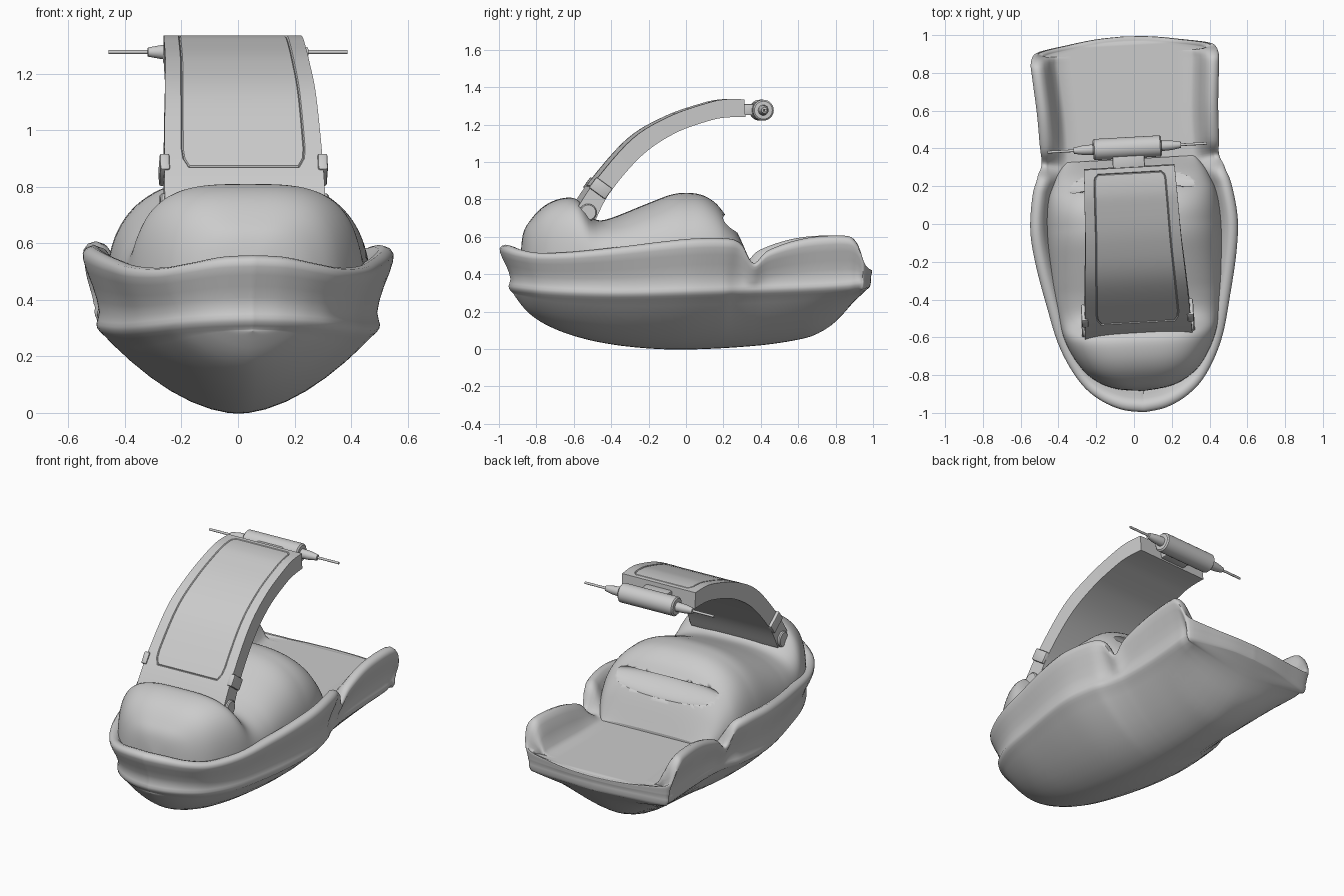
import bpy, bmesh, math
from mathutils import Matrix, Vector

old = bpy.data.objects.get("Cube")
if old:
    bpy.data.objects.remove(old, do_unlink=True)

grey = bpy.data.materials.new("plain_grey")
grey.use_nodes = True
grey.diffuse_color = (0.6, 0.6, 0.6, 1)
grey.node_tree.nodes["Principled BSDF"].inputs["Base Color"].default_value = (0.6, 0.6, 0.6, 1)

# The whole craft sits slightly turned
YAW = Matrix.Rotation(math.radians(3.2), 4, 'Z')


def finish(bm, name, angle=40, bevel=0):
    bmesh.ops.remove_doubles(bm, verts=bm.verts[:], dist=0.0004)
    bmesh.ops.recalc_face_normals(bm, faces=bm.faces[:])
    bm.transform(YAW)
    mesh = bpy.data.meshes.new(name)
    bm.to_mesh(mesh)
    bm.free()
    mesh.materials.append(grey)
    ob = bpy.data.objects.new(name, mesh)
    bpy.context.collection.objects.link(ob)
    bpy.ops.object.select_all(action='DESELECT')
    ob.select_set(True)
    bpy.context.view_layer.objects.active = ob
    if bevel:
        mod = ob.modifiers.new("soft_edges", 'BEVEL')
        mod.width, mod.segments = bevel, 2
        mod.limit_method = 'ANGLE'
        mod.angle_limit = math.radians(50)
        bpy.ops.object.modifier_apply(modifier=mod.name)
    bpy.ops.object.shade_smooth_by_angle(angle=math.radians(angle))
    return ob


def smooth_path(pts, steps):
    """Catmull-Rom through tuples of any size."""
    out = []
    for i in range(len(pts) - 1):
        a, b, c, d = pts[max(i - 1, 0)], pts[i], pts[i + 1], pts[min(i + 2, len(pts) - 1)]
        for s in range(steps):
            t = s / steps
            out.append(tuple(q + 0.5 * t * (r - p + t * (2*p - 5*q + 4*r - e + t * (3*(q - r) + e - p)))
                             for p, q, r, e in zip(a, b, c, d)))
    return out + [tuple(pts[-1])]


def lookup(table, y):
    if y <= table[0][0]:
        return table[0][1]
    for a, b in zip(table, table[1:]):
        if y <= b[0]:
            return a[1] + (b[1] - a[1]) * (y - a[0]) / max(b[0] - a[0], 1e-6)
    return table[-1][1]


def loft(rings, caps=False):
    bm = bmesh.new()
    rows = [[bm.verts.new(p) for p in r] for r in rings]
    n = len(rows[0])
    faces = [[bm.faces.new((a[j], a[(j + 1) % n], b[(j + 1) % n], b[j])) for j in range(n)]
             for a, b in zip(rows, rows[1:])]
    if caps:
        bm.faces.new(rows[0])
        bm.faces.new(rows[-1])
    return bm, faces


def mirrored(half):
    return half + [(-x, y, z) for x, y, z in reversed(half)]


# Hull: half outline as (x, y, gunwale height), bow to stern
outline = smooth_path([
    (0, -1, .558), (.12, -.98, .552), (.24, -.92, .53), (.34, -.82, .514), (.43, -.64, .52),
    (.49, -.4, .545), (.535, -.18, .572), (.552, 0, .59), (.53, .18, .592), (.5, .27, .57),
    (.485, .34, .46), (.478, .42, .53), (.482, .6, .59), (.497, .8, .607), (.5, .88, .58),
    (.475, .935, .46), (.3, .97, .43), (.15, .992, .422), (0, 1, .42)], 6)
keel = smooth_path([(-.925, .295), (-.85, .2), (-.75, .13), (-.6, .07), (-.4, .025), (-.15, 0), (.1, 0),
                    (.4, .02), (.6, .05), (.7, .08), (.8, .145), (.9, .255), (.985, .335)], 4)
rail = smooth_path([(-1, .33), (-.75, .308), (-.4, .298), (0, .308), (.5, .322), (.85, .342), (1, .37)], 4)
# Gunwale section: inset from the outline, fraction of height above the rail
lip = [(.06, .08), (.052, .25), (.036, .45), (.016, .65), (.004, .8), (.002, .9), (.014, .97),
       (.035, 1), (.056, .97), (.075, .86)]
rings = []
for i, (x, y, top) in enumerate(outline):
    a, b = outline[max(i - 1, 0)], outline[min(i + 1, len(outline) - 1)]
    nrm = Vector((b[1] - a[1], a[0] - b[0])).normalized()
    if i in (0, len(outline) - 1):
        nrm = Vector((0, math.copysign(1, y)))
    if y > .6:
        nrm.y *= .2

    def at(off, z):
        return (max(0, x - nrm.x * off), y - nrm.y * off, z)
    r = lookup(rail, y)
    edge = at(.078, r - .035)
    k = min(lookup(keel, edge[1]), edge[2])
    half = [(edge[0] * t, edge[1], k + (edge[2] - k) * t ** 1.8) for t in (0, .08, .2, .35, .5, .65, .8, .92)]
    # rounded rubbing rail, then the flared lip, flatter where it is low
    half += [edge, at(.063, r - .022), at(.053, r - .008), at(.05, r + .006), at(.054, r + .02)]
    base = r + .028
    flare = min(1, (top - base) / .2)
    half += [at(.03 + (o - .03) * flare, base + (top - base) * f) for o, f in lip]
    # sloping inner wall down to the deck
    floor = min(top, .425)
    half += [at(.1, floor + .5 * (top - floor)), at(.125, floor + .12 * (top - floor))]
    inner = at(.15, floor)
    half += [(inner[0] * t, inner[1], floor) for t in (1, .8, .5, .25, 0)]
    rings.append(mirrored(half))
finish(loft(rings)[0], "hull", 60)

# Upper body: nose bump, saddle and rounded main shell
width = smooth_path([(-.885, 0), (-.87, .13), (-.83, .23), (-.75, .32), (-.6, .4), (-.4, .445), (-.2, .46),
                     (0, .465), (.15, .45), (.25, .41), (.31, .37), (.345, .34)], 5)
crest = smooth_path([(-.885, .5), (-.87, .62), (-.83, .69), (-.77, .755), (-.7, .795), (-.62, .81), (-.57, .785),
                     (-.53, .725), (-.48, .69), (-.4, .7), (-.2, .78), (-.08, .825), (0, .835), (.08, .825),
                     (.15, .785), (.2, .725), (.27, .62), (.345, .44)], 5)
squareness = [(-.6, .6), (-.35, .75), (0, .77), (.25, .68)]
rings = []
for i in range(91):
    y = -.27 - .615 * math.cos(math.pi * i / 90)
    w, h, e, base = lookup(width, y), lookup(crest, y), lookup(squareness, y), .415
    half = [(0, y, base)]
    for j in range(25):
        a = math.pi / 2 * j / 24
        half.append((w * math.cos(a) ** e, y, base + (h - base) * math.sin(a) ** e))
    rings.append(mirrored(half))
body = finish(loft(rings, True)[0], "upper_body", 40)

# Long recess across the back of the body
bm = bmesh.new()
bmesh.ops.create_uvsphere(bm, u_segments=40, v_segments=20, radius=1)
bm.transform(Matrix.Translation((0, .225, .67)) @ Matrix.Rotation(math.radians(-35), 4, 'X')
             @ Matrix.Diagonal((.4, .085, .036, 1)))
cutter = finish(bm, "recess_cutter")
cutter.hide_render = True
cut = body.modifiers.new("recess", 'BOOLEAN')
cut.operation, cut.object, cut.solver = 'DIFFERENCE', cutter, 'EXACT'
bpy.context.view_layer.objects.active = body
bpy.ops.object.modifier_apply(modifier=cut.name)
bpy.data.objects.remove(cutter, do_unlink=True)

# Arched arm: (outer y, outer z, inner y, inner z, half width)
arch = smooth_path([(-.6, .75, -.5, .69, .285), (-.5, .9, -.42, .84, .28), (-.3, 1.125, -.25, 1.035, .268),
                    (-.1, 1.245, -.07, 1.155, .255), (.1, 1.315, .11, 1.22, .248), (.2, 1.335, .205, 1.238, .244),
                    (.3, 1.335, .305, 1.24, .24)], 6)
first, last = 5, len(arch) - 3
rings = []
for i, (oy, oz, iy, iz, w) in enumerate(arch):
    # the panel border draws in at its ends to round the corners
    f = {0: .7, 1: .77}.get(min(abs(i - first), abs(i - last)), .79)
    rings.append([(w * g - .008, oy, oz) for g in (-1, -f, 0, f, 1)] + [(w * g - .008, iy, iz) for g in (1, 0, -1)])
bm, faces = loft(rings, True)
panel = [faces[i][j] for i in range(first, last) for j in (1, 2)]
bmesh.ops.recalc_face_normals(bm, faces=bm.faces[:])
for depth in (-.005, .004):
    bmesh.ops.inset_region(bm, faces=panel, thickness=.004, depth=depth, use_even_offset=True)
finish(bm, "arched_arm", 35)


def turned(name, profile, centre):
    """Lathe of (x, radius) points around the x axis."""
    rings = [[(centre[0] + x, centre[1] + r * math.cos(a), centre[2] + r * math.sin(a))
              for a in (math.tau * k / 28 for k in range(28))] for x, r in profile]
    finish(loft(rings, True)[0], name, 35)


def block(name, size, centre, tilt=0):
    bm = bmesh.new()
    bmesh.ops.create_cube(bm, size=1)
    bm.transform(Matrix.Translation(centre) @ Matrix.Rotation(tilt, 4, 'X') @ Matrix.Diagonal((*size, 1)))
    finish(bm, name, 40, .008)


# Pivots and clamps at the foot of the arm
for side, s in (("left", 1), ("right", -1)):
    turned(side + "_pivot", [(s * x, r) for x, r in ((-.03, .046), (.018, .046), (.024, .04))],
           (s * .275 - .008, -.54, .73))
    block(side + "_clamp", (.035, .108, .07), (s * .28 - .008, -.472, .86), math.radians(-36))

# Crossbar with tapered ends and thin rods
half_bar = [(.423, .007), (.285, .007), (.284, .016), (.235, .025), (.182, .028), (.181, .048), (.174, .056)]
turned("crossbar", [(-x, r) for x, r in half_bar] + half_bar[::-1], (-.013, .405, 1.277))
block("crossbar_mount", (.17, .09, .06), (-.01, .335, 1.28))
